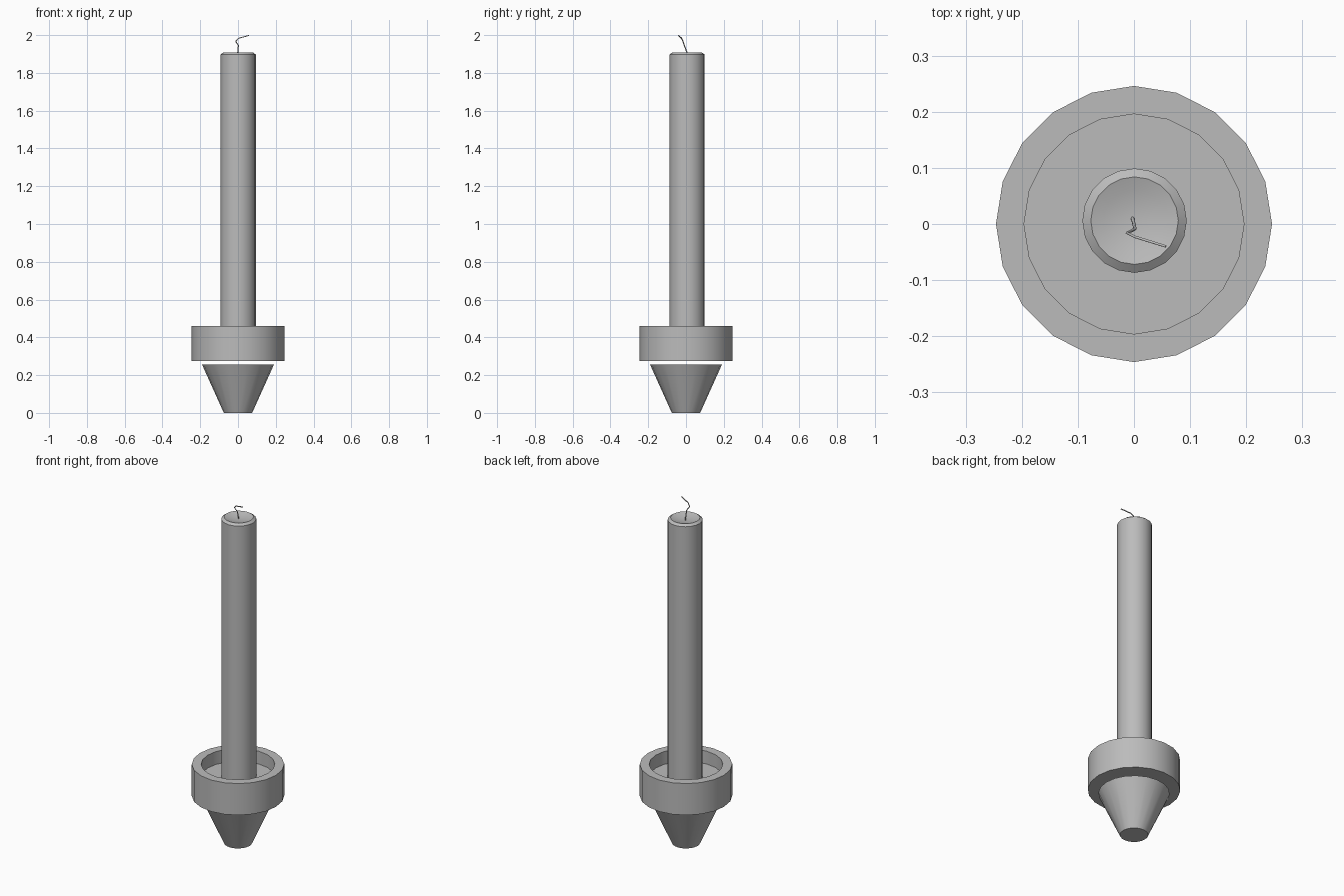
import bpy, bmesh, math

if "Cube" in bpy.data.objects:
    bpy.data.objects.remove(bpy.data.objects["Cube"])

SIDES = 20
grey = bpy.data.materials.new("plain_grey")
grey.use_nodes = True
GREY = (0.5, 0.5, 0.5, 1)
grey.diffuse_color = GREY
grey.node_tree.nodes["Principled BSDF"].inputs["Base Color"].default_value = GREY


def lathe(name, profile, centre=(0, 0)):
    """Revolve (radius, height) points around a vertical axis; radius 0 makes a pole."""
    bm = bmesh.new()
    rings = []
    for r, z in profile:
        count = SIDES if r > 0 else 1
        angles = [2 * math.pi * i / SIDES for i in range(count)]
        rings.append([bm.verts.new((r * math.cos(a), r * math.sin(a), z)) for a in angles])
    for low, high in zip(rings, rings[1:]):
        for i in range(SIDES):
            j = (i + 1) % SIDES
            corners = [low[i % len(low)], low[j % len(low)],
                       high[j % len(high)], high[i % len(high)]]
            bm.faces.new(list(dict.fromkeys(corners)))
    bmesh.ops.recalc_face_normals(bm, faces=bm.faces)
    mesh = bpy.data.meshes.new(name)
    bm.to_mesh(mesh)
    bm.free()
    obj = bpy.data.objects.new(name, mesh)
    obj.location = (*centre, 0)
    bpy.context.collection.objects.link(obj)
    mesh.materials.append(grey)
    bpy.ops.object.select_all(action="DESELECT")
    obj.select_set(True)
    bpy.context.view_layer.objects.active = obj
    bpy.ops.object.shade_smooth_by_angle(angle=math.radians(30))
    return obj


# Tapered foot, floating just below the cup
lathe("tapered_foot", [(0, 0), (0.075, 0), (0.19, 0.255), (0, 0.255)])

# Drip cup with a recessed floor
lathe("drip_cup", [(0, 0.275), (0.246, 0.275), (0.246, 0.46),
                   (0.196, 0.46), (0.196, 0.385), (0, 0.385)])

# Candle with a chamfered rim and a shallow dished top
lathe("candle", [(0, 0.38), (0.093, 0.38), (0.093, 1.897), (0.078, 1.908),
                 (0.055, 1.901), (0.028, 1.896), (0, 1.894)], (0.001, 0.006))

# Bent wick
curve = bpy.data.curves.new("wick", "CURVE")
curve.dimensions = "3D"
curve.bevel_depth = 0.003
curve.bevel_resolution = 0
curve.use_fill_caps = True
path = [(-0.003, 0.012, 1.89), (0.002, -0.009, 1.945), (-0.012, -0.016, 1.967),
        (0.002, -0.023, 1.983), (0.057, -0.04, 1.998)]
spline = curve.splines.new("POLY")
spline.points.add(len(path) - 1)
for point, co in zip(spline.points, path):
    point.co = (*co, 1)
curve.materials.append(grey)
wick = bpy.data.objects.new("wick", curve)
bpy.context.collection.objects.link(wick)
